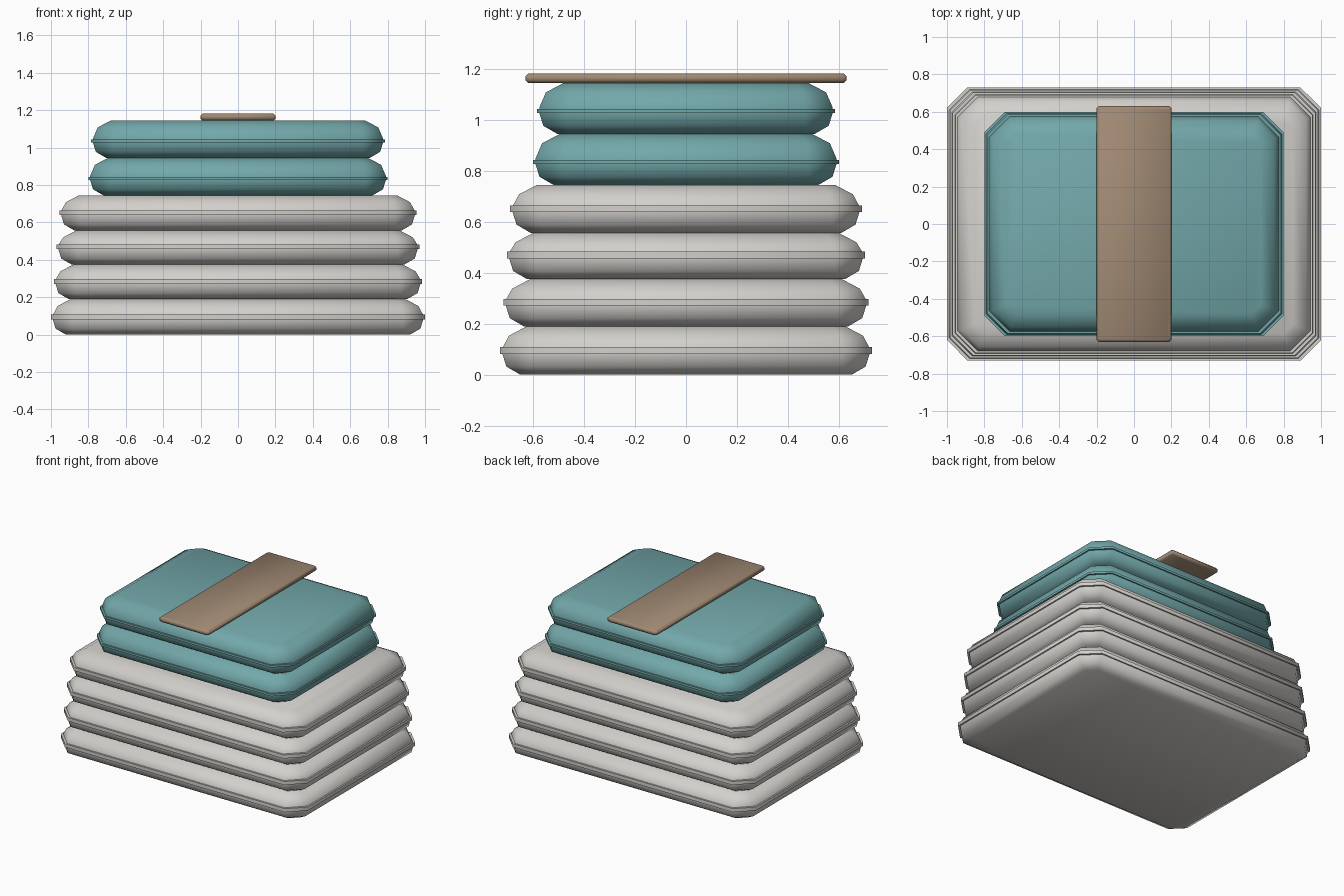
import bpy, bmesh, math

cube = bpy.data.objects.get("Cube")
if cube:
    bpy.data.objects.remove(cube, do_unlink=True)


def material(name, rgb):
    m = bpy.data.materials.new(name)
    m.use_nodes = True
    m.diffuse_color = (*rgb, 1)
    m.node_tree.nodes["Principled BSDF"].inputs["Base Color"].default_value = (*rgb, 1)
    return m


GREY = material("warm grey cloth", (0.65, 0.63, 0.60))
TEAL = material("teal cloth", (0.17, 0.39, 0.40))
TAN = material("tan band", (0.35, 0.25, 0.17))


def octagon(hx, hy, c):
    """Rectangle outline with its corners cut off."""
    return [(hx, c - hy), (hx, hy - c), (hx - c, hy), (c - hx, hy),
            (-hx, hy - c), (-hx, c - hy), (c - hx, -hy), (hx - c, -hy)]


def loft(name, hx, hy, z, profile, mat):
    """Stack octagons; the profile lists (inset, height, corner cut)."""
    bm = bmesh.new()
    rings = [[bm.verts.new((x, y, z + h)) for x, y in octagon(hx - i, hy - i, c)]
             for i, h, c in profile]
    for low, high in zip(rings, rings[1:]):
        for k in range(8):
            n = (k + 1) % 8
            bm.faces.new((low[k], low[n], high[n], high[k]))
    bm.faces.new(rings[0][::-1])
    bm.faces.new(rings[-1])
    bmesh.ops.recalc_face_normals(bm, faces=bm.faces)
    me = bpy.data.meshes.new(name)
    bm.to_mesh(me)
    bm.free()
    me.materials.append(mat)
    ob = bpy.data.objects.new(name, me)
    bpy.context.collection.objects.link(ob)
    bpy.ops.object.select_all(action='DESELECT')
    ob.select_set(True)
    bpy.context.view_layer.objects.active = ob
    bpy.ops.object.shade_smooth_by_angle(angle=math.radians(50))
    return ob


def towel(name, hx, hy, z, h, seam, mat):
    # Soft folded body
    body = [(0.08, 0, 0.06), (0.025, 0.032, 0.09), (0.01, 0.08, 0.11),
            (0.01, 0.105, 0.11), (0.035, h - 0.037, 0.09), (0.105, h, 0.05)]
    loft(name, hx, hy, z, body, mat)
    # Thin hem around the middle
    loft(name + "_hem", hx, hy, z, [(0, 0.082, 0.11), (0, 0.082 + seam, 0.11)], mat)


# Large towels, each a little smaller than the one below
levels = [0, 0.19, 0.375, 0.557, 0.745]
for i in range(4):
    towel(f"large_towel_{i + 1}", 1 - 0.015 * i, 0.73 - 0.0133 * i,
          levels[i], levels[i + 1] - levels[i], 0.026, GREY)

# Small towels on top
for i in range(2):
    towel(f"small_towel_{i + 1}", 0.80 - 0.015 * i, 0.60 - 0.015 * i,
          0.745 + 0.2 * i, 0.2, 0.016, TEAL)

# Flat band lying across the stack
loft("band", 0.2, 0.63, 1.145,
     [(0.01, 0, 0.01), (0, 0.01, 0.01), (0, 0.027, 0.01), (0.01, 0.037, 0.01)], TAN)
